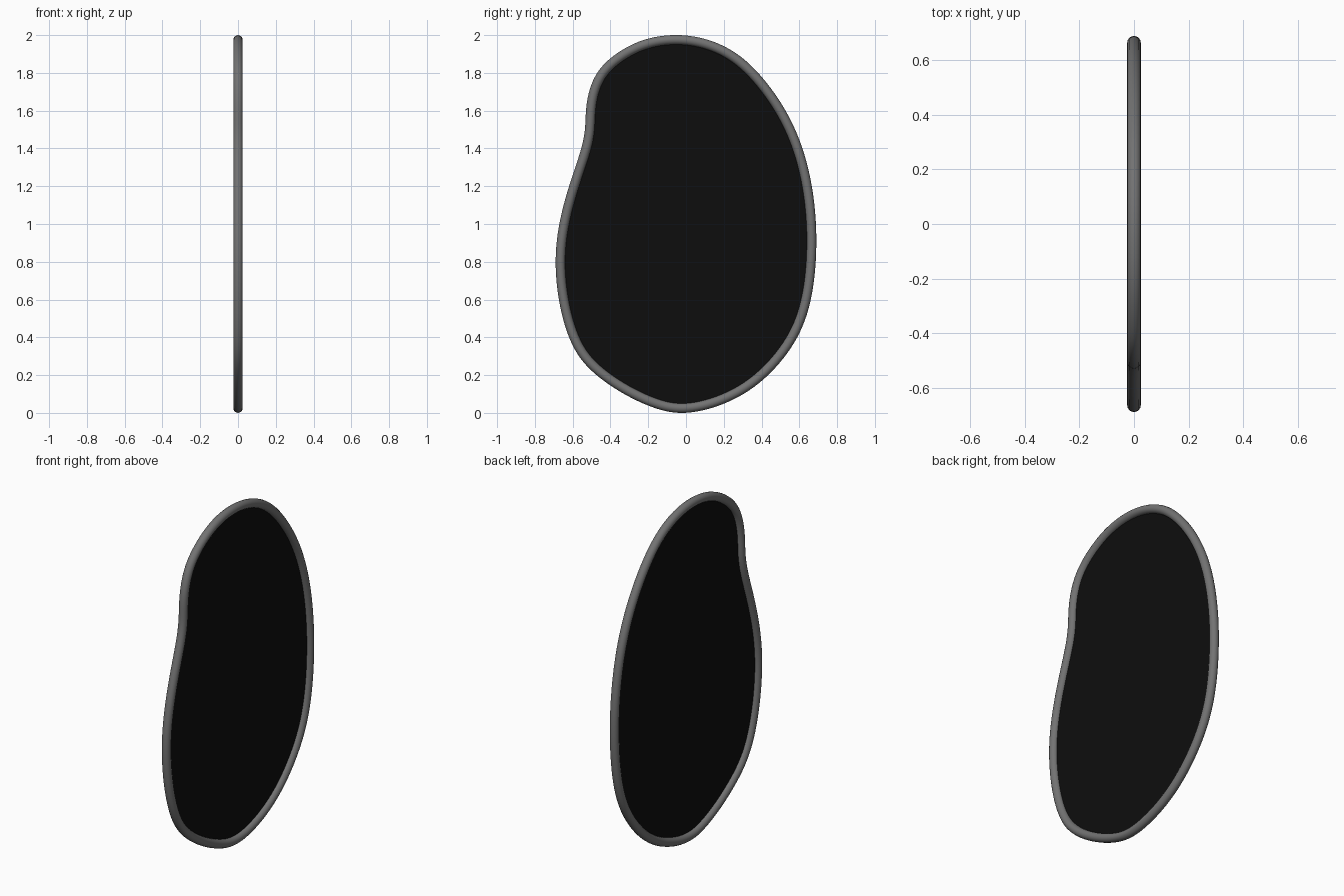
import bpy, bmesh
from mathutils import Vector

if "Cube" in bpy.data.objects:
    bpy.data.objects.remove(bpy.data.objects["Cube"])

TUBE = 0.025   # frame tube radius
STEPS = 8      # samples between outline points

# Pebble-shaped centre line of the frame, as (y, z)
OUTLINE = [(0, .03), (.22, .09), (.41, .215), (.573, .42), (.645, .65), (.665, .92),
           (.646, 1.17), (.592, 1.4), (.495, 1.61), (.355, 1.795), (.22, 1.905),
           (.07, 1.962), (-.08, 1.975), (-.24, 1.945), (-.39, 1.855), (-.468, 1.755),
           (-.502, 1.625), (-.505, 1.5), (-.53, 1.38), (-.592, 1.2), (-.645, 1.0),
           (-.665, .8), (-.642, .58), (-.583, .385), (-.49, .255), (-.33, .14), (-.16, .06)]


def smooth_loop(pts, steps):
    """Closed Catmull-Rom loop through the points, in the x = 0 plane."""
    p = [Vector((0, y, z)) for y, z in pts]
    n, out = len(p), []
    for i in range(n):
        a, b, c, d = p[i - 1], p[i], p[(i + 1) % n], p[(i + 2) % n]
        for s in range(steps):
            t = s / steps
            out.append(0.5 * (2 * b + (c - a) * t + (2 * a - 5 * b + 4 * c - d) * t ** 2
                              + (3 * b - a - 3 * c + d) * t ** 3))
    return out


loop = smooth_loop(OUTLINE, STEPS)
for _ in range(6):   # soften small bumps from the hand-read points
    loop = [(loop[i - 2] + loop[i - 1] + loop[i] * 2 + loop[(i + 1) % len(loop)]
             + loop[(i + 2) % len(loop)]) / 6 for i in range(len(loop))]

# Fit the centre line so the outer size is exact
ys, zs = [v.y for v in loop], [v.z for v in loop]
sy = (1.38 - 2 * TUBE) / (max(ys) - min(ys))
sz = (2 - 2 * TUBE) / (max(zs) - min(zs))
loop = [Vector((0, (v.y - (max(ys) + min(ys)) / 2) * sy, (v.z - min(zs)) * sz + TUBE)) for v in loop]

# Round tube frame
curve = bpy.data.curves.new("mirror_frame", 'CURVE')
curve.dimensions = '3D'
curve.bevel_depth = TUBE
curve.bevel_resolution = 6
spline = curve.splines.new('POLY')
spline.points.add(len(loop) - 1)
for pt, v in zip(spline.points, loop):
    pt.co = (*v, 1)
spline.use_cyclic_u = True
spline.use_smooth = True
frame = bpy.data.objects.new("mirror_frame", curve)
bpy.context.collection.objects.link(frame)
bpy.context.view_layer.objects.active = frame
frame.select_set(True)
bpy.ops.object.convert(target='MESH')

# Dark glass panel, visible from both sides
bm = bmesh.new()
bm.faces.new([bm.verts.new(v) for v in loop])
bmesh.ops.triangulate(bm, faces=bm.faces[:])
mesh = bpy.data.meshes.new("mirror_glass")
bm.to_mesh(mesh)
bm.free()
glass = bpy.data.objects.new("mirror_glass", mesh)
bpy.context.collection.objects.link(glass)
mat = bpy.data.materials.new("dark_glass")
mat.diffuse_color = (0.004, 0.004, 0.004, 1)
mat.use_nodes = True
mat.node_tree.nodes["Principled BSDF"].inputs["Base Color"].default_value = mat.diffuse_color
mesh.materials.append(mat)

# Dark grey frame finish
metal = bpy.data.materials.new("frame_metal")
metal.diffuse_color = (0.17, 0.17, 0.17, 1)
metal.use_nodes = True
metal.node_tree.nodes["Principled BSDF"].inputs["Base Color"].default_value = metal.diffuse_color
bpy.context.object.data.materials.append(metal)
